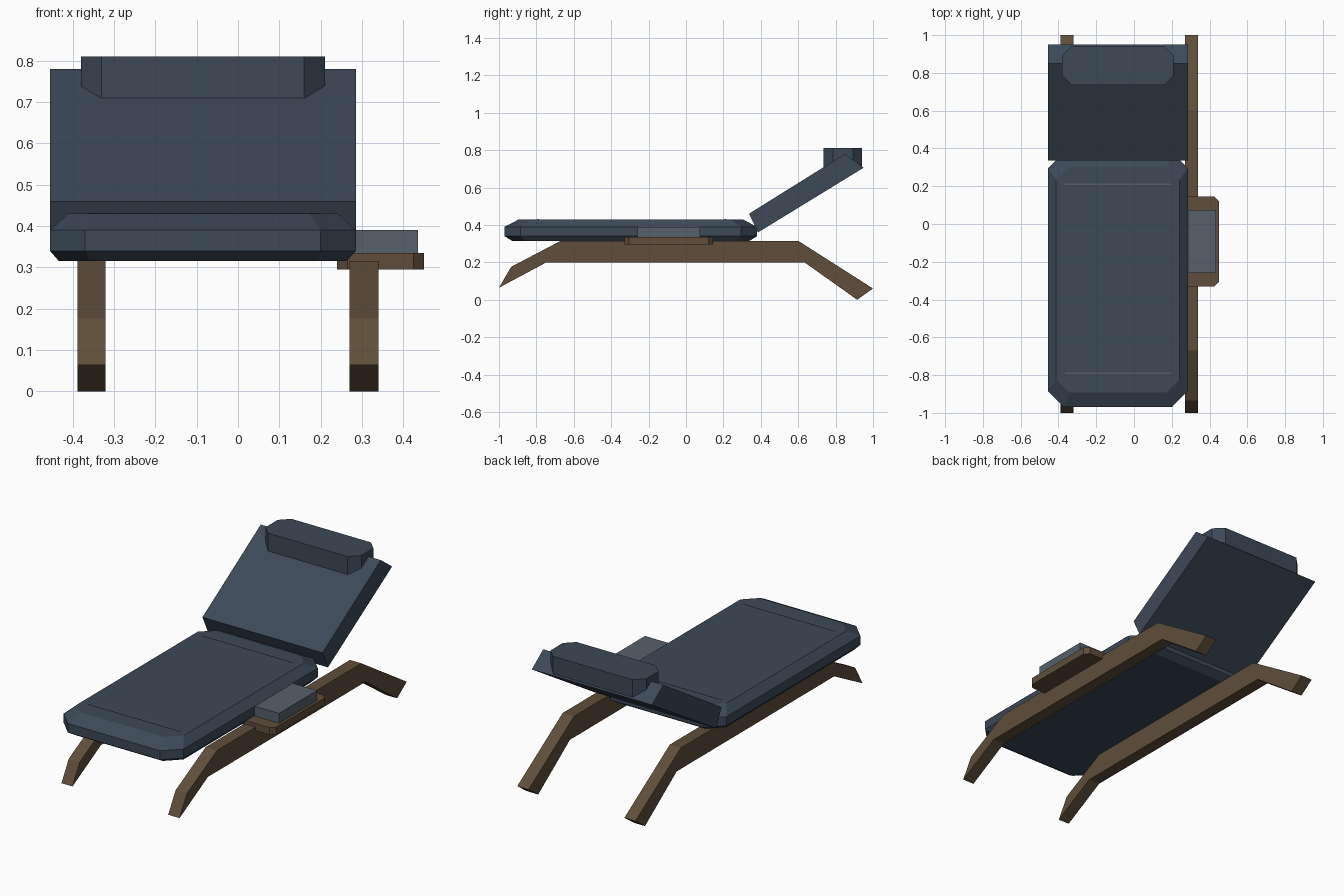
import bpy, bmesh

cube = bpy.data.objects.get("Cube")
if cube:
    bpy.data.objects.remove(cube, do_unlink=True)


def material(name, rgb):
    m = bpy.data.materials.new(name)
    m.use_nodes = True
    m.diffuse_color = (*rgb, 1)
    m.node_tree.nodes["Principled BSDF"].inputs["Base Color"].default_value = (*rgb, 1)
    return m


navy = material("navy fabric", (0.045, 0.067, 0.097))
wood = material("brown wood", (0.115, 0.076, 0.043))
grey = material("grey pad", (0.093, 0.117, 0.145))


def loft(name, mat, rings):
    """Join rings of equal point count with quads and cap both ends."""
    bm = bmesh.new()
    loops = [[bm.verts.new(p) for p in ring] for ring in rings]
    n = len(loops[0])
    for a, b in zip(loops, loops[1:]):
        for i in range(n):
            j = (i + 1) % n
            bm.faces.new((a[i], a[j], b[j], b[i]))
    bm.faces.new(loops[0][::-1])
    bm.faces.new(loops[-1])
    bmesh.ops.recalc_face_normals(bm, faces=bm.faces)
    mesh = bpy.data.meshes.new(name)
    bm.to_mesh(mesh)
    bm.free()
    mesh.materials.append(mat)
    obj = bpy.data.objects.new(name, mesh)
    bpy.context.collection.objects.link(obj)
    return obj


def octagon(x0, x1, y0, y1, z, c):
    """Rectangle with corners cut by c, at height z."""
    return [(x0 + c, y0, z), (x1 - c, y0, z), (x1, y0 + c, z), (x1, y1 - c, z),
            (x1 - c, y1, z), (x0 + c, y1, z), (x0, y1 - c, z), (x0, y0 + c, z)]


def side_profile(name, mat, points, x0, x1):
    return loft(name, mat, [[(x, y, z) for y, z in points] for x in (x0, x1)])


def box(name, mat, x0, x1, y0, y1, z0, z1):
    return side_profile(name, mat, [(y0, z0), (y1, z0), (y1, z1), (y0, z1)], x0, x1)


# Bent side rails with feet
rail = [(-1, 0.064), (-0.935, 0.176), (-0.67, 0.315), (0.6, 0.315),
        (1, 0.06), (0.915, 0), (0.636, 0.198), (-0.75, 0.198)]
side_profile("left_rail", wood, rail, 0.27, 0.34)
side_profile("right_rail", wood, rail, -0.388, -0.32)

# Seat cushion: rings of (height, x inset, y inset, corner cut)
L, R, F, B = -0.455, 0.285, -0.97, 0.38
levels = [(0.315, 0.022, 0.04, 0.075), (0.34, 0, 0, 0.085),
          (0.39, 0, 0, 0.085), (0.43, 0.043, 0.077, 0.07)]
loft("seat_cushion", navy,
     [octagon(L + dx, R - dx, F + dy, B - dy, z, c) for z, dx, dy, c in levels])

# Seam strips on the seat
for name, y in (("front_seam", -0.79), ("back_seam", 0.21)):
    box(name, grey, -0.365, 0.195, y - 0.004, y + 0.004, 0.428, 0.432)

# Reclined backrest and headrest
side_profile("backrest", navy,
             [(0.337, 0.46), (0.385, 0.36), (0.95, 0.706), (0.85, 0.78)], L, R)
loft("headrest", navy,
     [octagon(-0.38, 0.21, 0.735, 0.942, z, 0.05) for z in (0.71, 0.81)])

# Side armrest: wooden tray and pad
loft("armrest_tray", wood,
     [octagon(0.24, 0.45, -0.33, 0.145, z, 0.025) for z in (0.295, 0.335)])
box("armrest_pad", grey, 0.25, 0.435, -0.26, 0.075, 0.335, 0.39)
